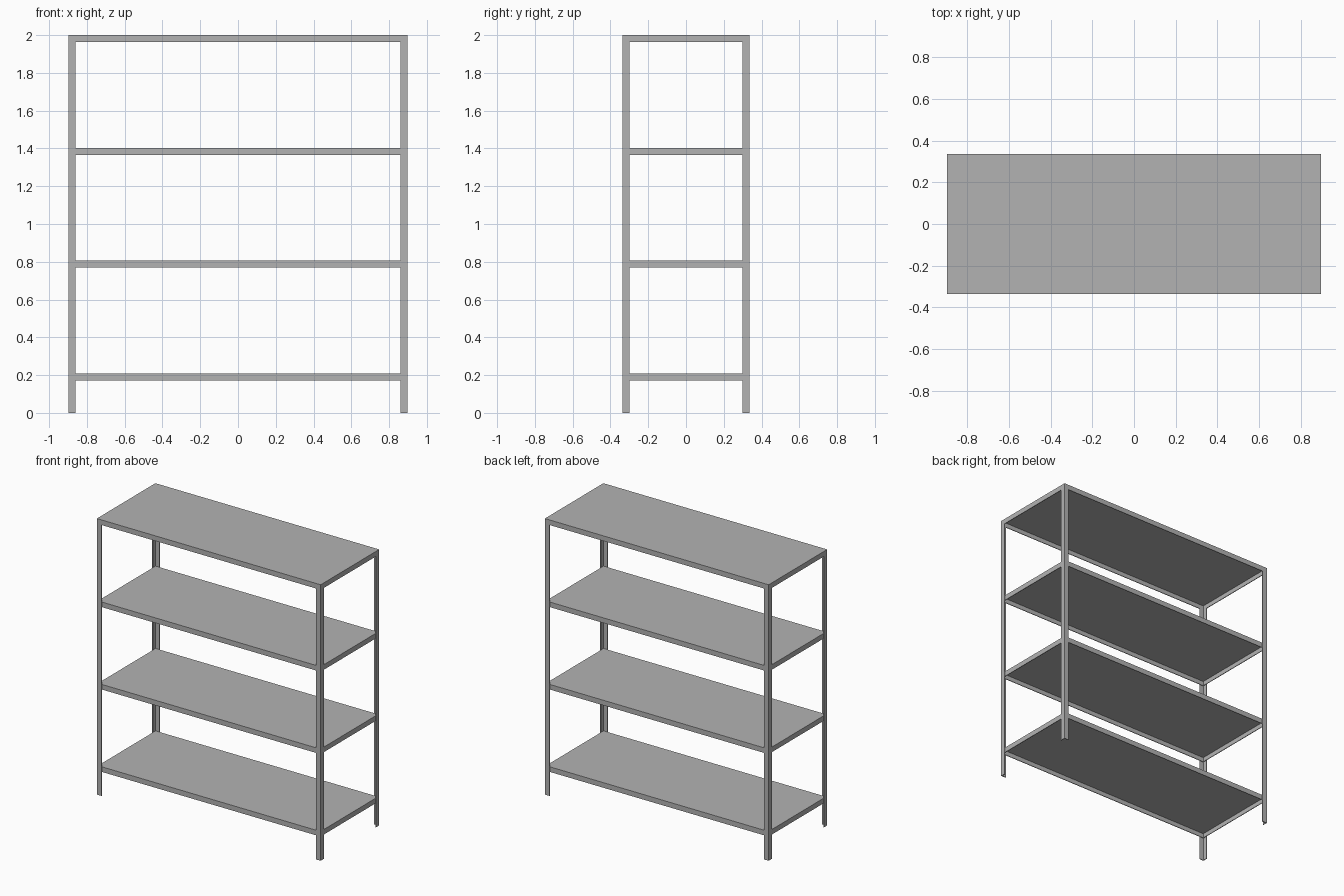
import bpy
import bmesh

cube = bpy.data.objects.get("Cube")
if cube:
    bpy.data.objects.remove(cube, do_unlink=True)

HALF_X, HALF_Y, HEIGHT = 0.897, 0.335, 2.0
FLANGE = 0.037      # width of the leg angle and depth of the shelf lip
SHEET = 0.005       # sheet metal thickness
SPACING = 0.597

steel = bpy.data.materials.new("grey_steel")
steel.use_nodes = True
colour = (0.45, 0.45, 0.45, 1)
steel.diffuse_color = colour
steel.node_tree.nodes["Principled BSDF"].inputs["Base Color"].default_value = colour


def add_object(name, bm):
    bmesh.ops.recalc_face_normals(bm, faces=bm.faces)
    mesh = bpy.data.meshes.new(name)
    bm.to_mesh(mesh)
    bm.free()
    mesh.materials.append(steel)
    obj = bpy.data.objects.new(name, mesh)
    bpy.context.collection.objects.link(obj)
    return obj


def add_leg(name, sx, sy):
    """L-section upright with its heel at the outer corner."""
    profile = [(0, 0), (FLANGE, 0), (FLANGE, SHEET),
               (SHEET, SHEET), (SHEET, FLANGE), (0, FLANGE)]
    bm = bmesh.new()
    verts = [bm.verts.new((sx * (HALF_X - u), sy * (HALF_Y - v), 0)) for u, v in profile]
    face = bm.faces.new(verts)
    top = bmesh.ops.extrude_face_region(bm, geom=[face], use_keep_orig=True)["geom"]
    moved = [g for g in top if isinstance(g, bmesh.types.BMVert)]
    bmesh.ops.translate(bm, verts=moved, vec=(0, 0, HEIGHT - FLANGE))
    add_object(name, bm)


def add_shelf(name, top_z, inset):
    """Folded sheet tray, open underneath."""
    bm = bmesh.new()
    bmesh.ops.create_cube(bm, size=1)
    bmesh.ops.scale(bm, verts=bm.verts,
                    vec=(2 * (HALF_X - inset), 2 * (HALF_Y - inset), FLANGE))
    bmesh.ops.translate(bm, verts=bm.verts, vec=(0, 0, top_z - FLANGE / 2))
    bmesh.ops.recalc_face_normals(bm, faces=bm.faces)
    underside = [f for f in bm.faces if f.normal.z < -0.5]
    bmesh.ops.delete(bm, geom=underside, context='FACES_ONLY')
    obj = add_object(name, bm)
    fold = obj.modifiers.new("sheet_thickness", 'SOLIDIFY')
    fold.thickness = SHEET
    fold.offset = -1
    fold.use_even_offset = True


# Four angle uprights
for depth, sy in (("front", -1), ("back", 1)):
    for side, sx in (("right", -1), ("left", 1)):
        add_leg(f"{depth}_{side}_leg", sx, sy)

# Top shelf caps the legs, the others fit between them
for i, level in enumerate(("top", "upper", "lower", "bottom")):
    add_shelf(f"{level}_shelf", HEIGHT - i * SPACING, 0 if i == 0 else SHEET)
